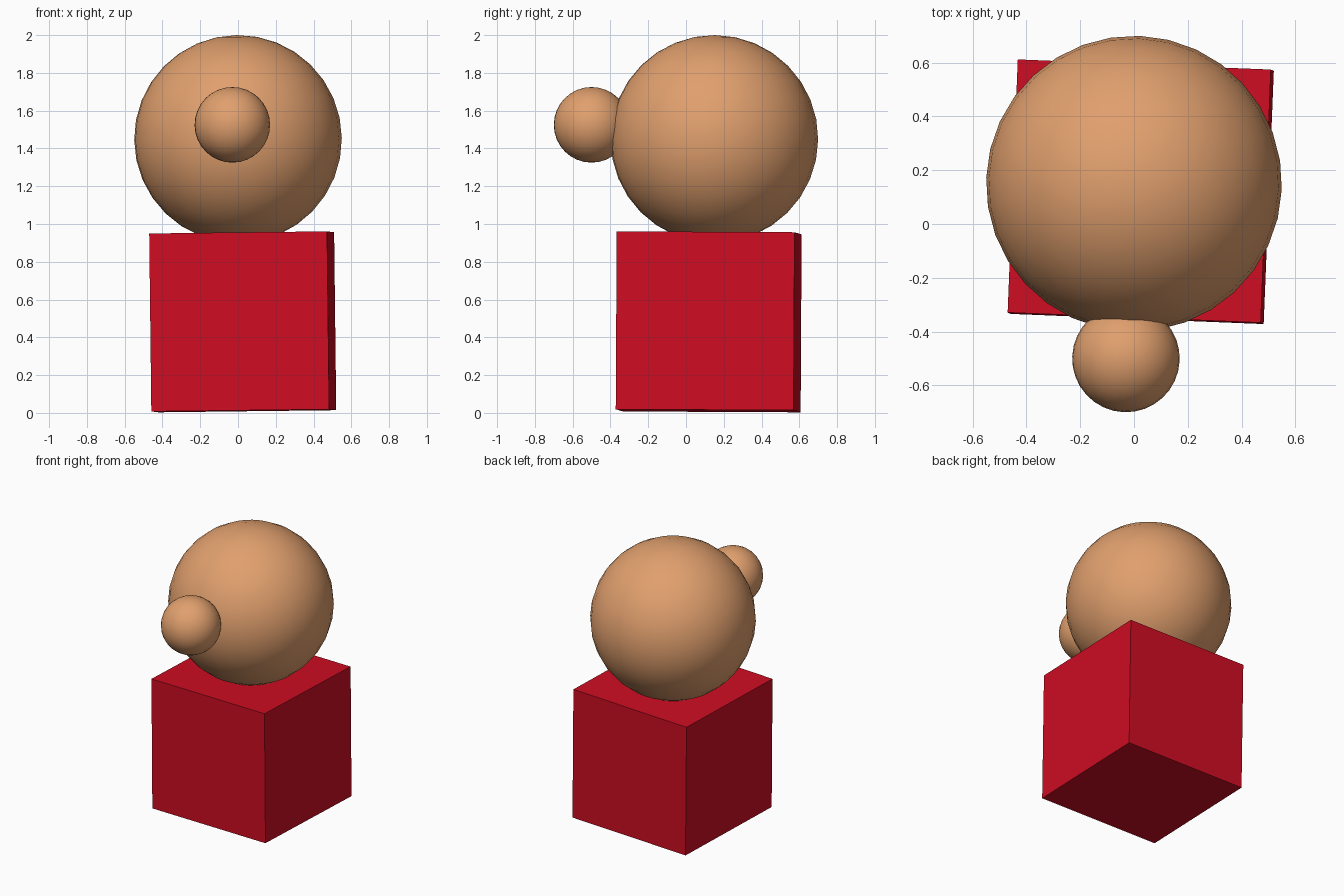
import bpy

if "Cube" in bpy.data.objects:
    bpy.data.objects.remove(bpy.data.objects["Cube"])

TILT = (-0.005, -0.012, -0.04)  # slight lean shared by all parts


def material(name, rgb):
    m = bpy.data.materials.new(name)
    m.diffuse_color = (*rgb, 1.0)
    m.use_nodes = True
    m.node_tree.nodes["Principled BSDF"].inputs["Base Color"].default_value = m.diffuse_color
    return m


red = material("red", (0.62, 0.004, 0.016))
tan = material("tan", (0.75, 0.35, 0.155))


def finish(name, mat):
    ob = bpy.context.object
    ob.name = name
    ob.data.materials.append(mat)
    return ob


def ball(name, radius, location):
    bpy.ops.mesh.primitive_uv_sphere_add(
        segments=32, ring_count=16, radius=radius, location=location, rotation=TILT)
    bpy.ops.object.shade_smooth()
    return finish(name, tan)


# Cube body
bpy.ops.mesh.primitive_cube_add(size=0.942, location=(0.025, 0.12, 0.482), rotation=TILT)
finish("body", red)

# Round head and nose
ball("head", 0.55, (0.0, 0.15, 1.45))
ball("nose", 0.2, (-0.03, -0.50, 1.525))
